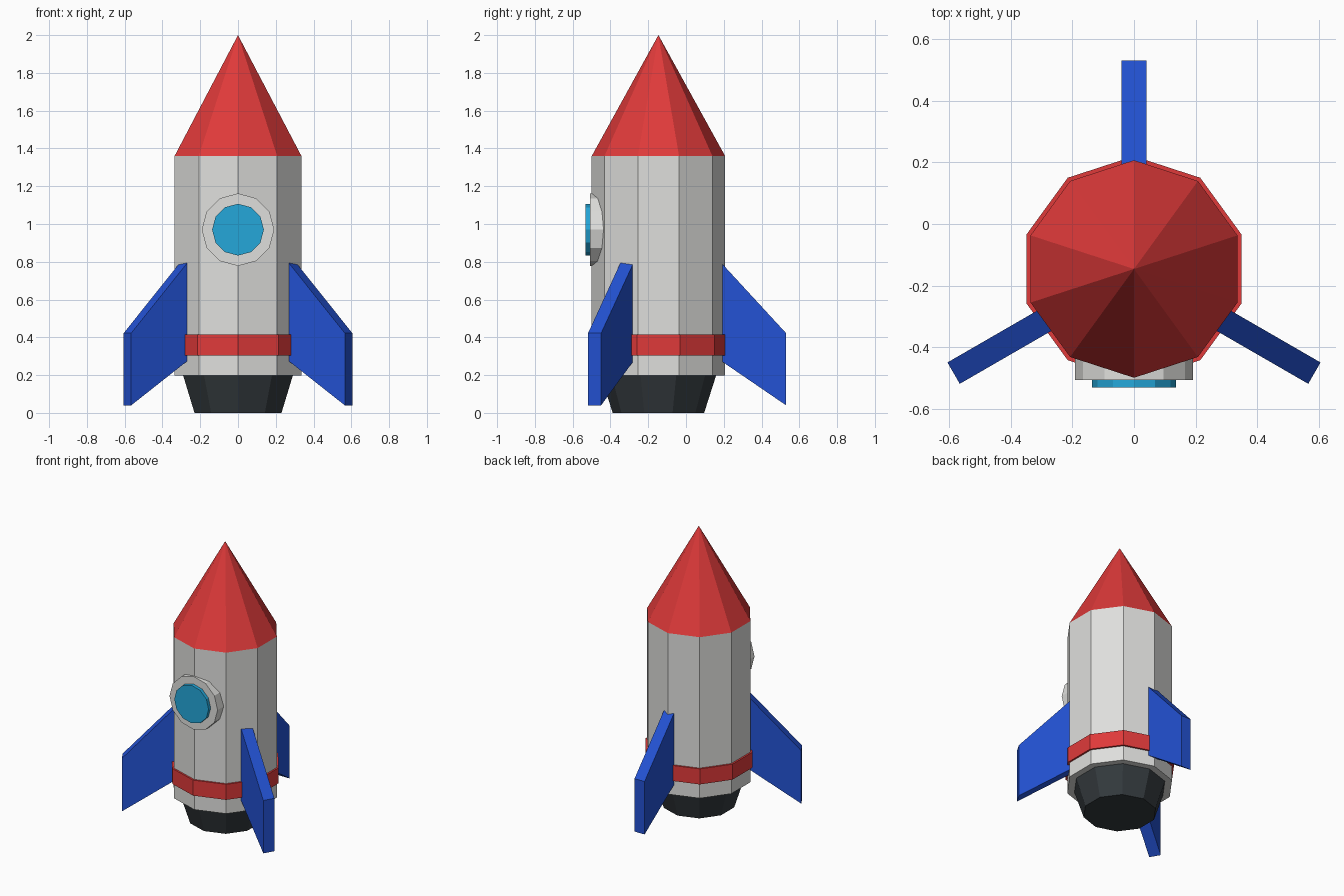
import bpy, math
from mathutils import Matrix

if "Cube" in bpy.data.objects:
    bpy.data.objects.remove(bpy.data.objects["Cube"])

AXIS = Matrix.Translation((0, -0.146, 0))   # rocket centre line


def material(name, rgb):
    m = bpy.data.materials.new(name)
    m.diffuse_color = (*rgb, 1)
    m.use_nodes = True
    m.node_tree.nodes["Principled BSDF"].inputs["Base Color"].default_value = m.diffuse_color
    return m


GREY = material("light grey", (0.74, 0.74, 0.72))
RED = material("red", (0.74, 0.042, 0.042))
BLUE = material("blue", (0.017, 0.085, 0.66))
DARK = material("charcoal", (0.034, 0.042, 0.048))
GLASS = material("window blue", (0.018, 0.39, 0.70))


def add(name, verts, faces, mat, matrix):
    me = bpy.data.meshes.new(name)
    me.from_pydata(verts, [], faces)
    me.transform(matrix)
    me.materials.append(mat)
    ob = bpy.data.objects.new(name, me)
    bpy.context.collection.objects.link(ob)
    return ob


def turned(name, sides, r0, z0, r1, z1, mat, matrix=AXIS):
    """Faceted solid from radius r0 at z0 to r1 at z1; r1 = 0 makes a point."""
    ang = [math.pi / 2 + 2 * math.pi * i / sides for i in range(sides)]
    verts = [(r0 * math.cos(a), r0 * math.sin(a), z0) for a in ang]
    faces = [tuple(reversed(range(sides)))]
    nxt = [(i + 1) % sides for i in range(sides)]
    if r1 == 0:
        verts.append((0, 0, z1))
        faces += [(i, nxt[i], sides) for i in range(sides)]
    else:
        verts += [(r1 * math.cos(a), r1 * math.sin(a), z1) for a in ang]
        faces += [(i, nxt[i], nxt[i] + sides, i + sides) for i in range(sides)]
        faces.append(tuple(range(sides, 2 * sides)))
    return add(name, verts, faces, mat, matrix)


# Hull, nose, stripe and engine
turned("body", 10, 0.353, 0.197, 0.353, 1.36, GREY)
turned("nose_cone", 10, 0.353, 1.36, 0, 2.0, RED)
turned("stripe_band", 10, 0.366, 0.303, 0.366, 0.415, RED)
turned("engine_nozzle", 10, 0.242, 0.0, 0.305, 0.197, DARK)

# Porthole: discs turned to face the front (-y)
PORT = Matrix.Translation((0, 0, 0.97)) @ Matrix.Rotation(math.pi / 2, 4, 'X')
turned("porthole_frame", 12, 0.192, 0.40, 0.192, 0.507, GREY, PORT)
turned("porthole_glass", 12, 0.137, 0.45, 0.137, 0.531, GLASS, PORT)

# Three fins, outline given as (radius, height)
outline = [(0.30, 0.297), (0.676, 0.04), (0.676, 0.422), (0.30, 0.83)]
T = 0.04
for name, deg in (("back_fin", 90), ("left_fin", 210), ("right_fin", 330)):
    verts = [(r, -T, z) for r, z in outline] + [(r, T, z) for r, z in outline]
    faces = [(0, 1, 2, 3), (7, 6, 5, 4)]
    faces += [(i, i + 4, (i + 1) % 4 + 4, (i + 1) % 4) for i in range(4)]
    add(name, verts, faces, BLUE, AXIS @ Matrix.Rotation(math.radians(deg), 4, 'Z'))
